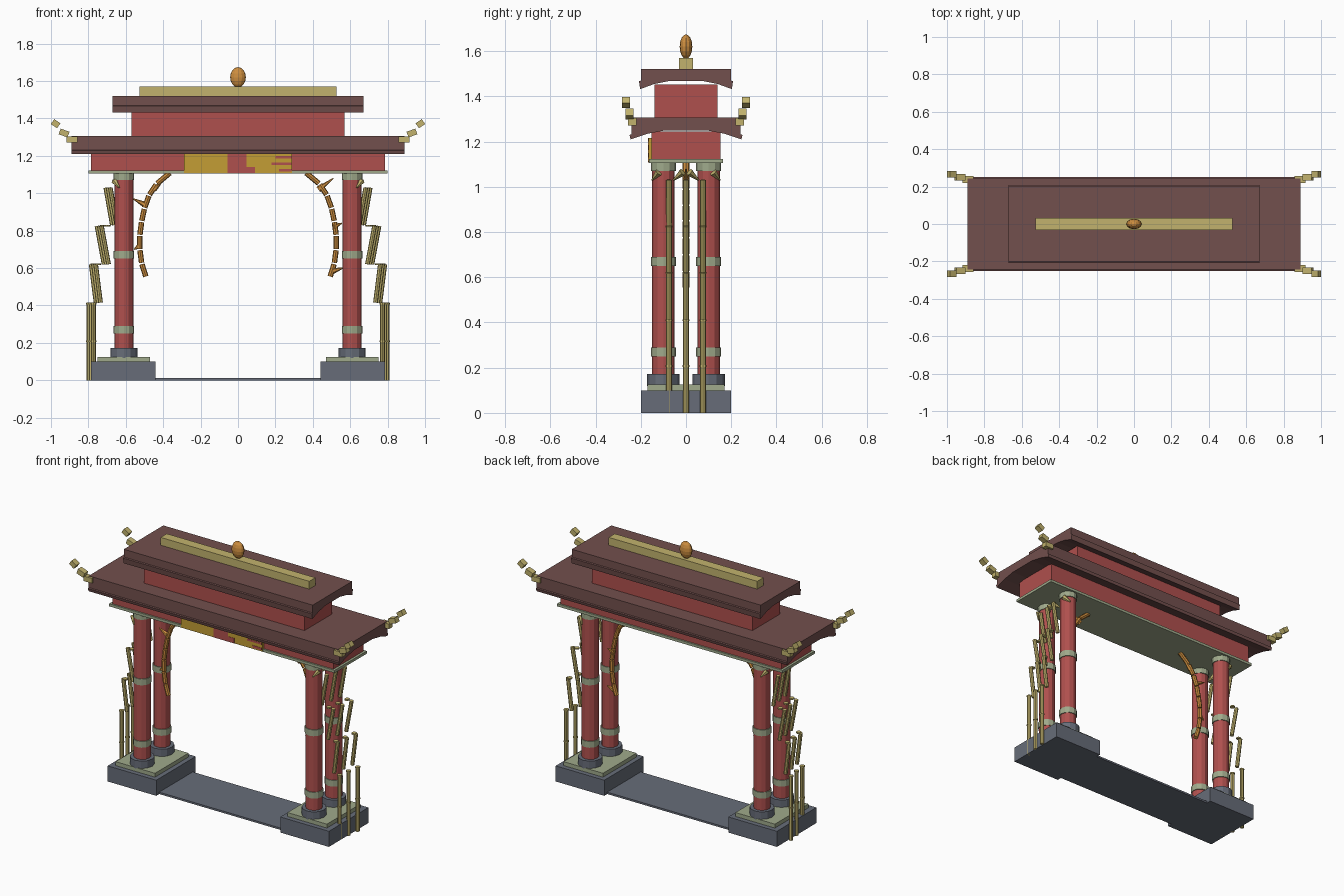
import bpy, bmesh, math
from mathutils import Vector, Matrix

if "Cube" in bpy.data.objects:
    bpy.data.objects.remove(bpy.data.objects["Cube"])


def material(name, r, g, b):
    m = bpy.data.materials.new(name)
    m.diffuse_color = (r, g, b, 1)
    m.use_nodes = True
    m.node_tree.nodes["Principled BSDF"].inputs["Base Color"].default_value = m.diffuse_color
    return m


RED = material("painted red", 0.43, 0.08, 0.075)
ROOF = material("roof brown", 0.17, 0.08, 0.075)
STONE = material("stone grey", 0.135, 0.152, 0.19)
SAGE = material("sage green", 0.35, 0.40, 0.26)
BAMBOO = material("bamboo straw", 0.54, 0.45, 0.155)
PANEL = material("panel gold", 0.55, 0.34, 0.035)
ORANGE = material("branch orange", 0.61, 0.27, 0.05)


def finish(name, bm, mat):
    bmesh.ops.recalc_face_normals(bm, faces=bm.faces)
    me = bpy.data.meshes.new(name)
    bm.to_mesh(me)
    bm.free()
    me.materials.append(mat)
    ob = bpy.data.objects.new(name, me)
    bpy.context.collection.objects.link(ob)
    return ob


def box(name, mat, x0, x1, y0, y1, z0, z1, tilt=0):
    """Box from its limits, optionally tilted about its own y axis."""
    bm = bmesh.new()
    c = Vector(((x0 + x1) / 2, (y0 + y1) / 2, (z0 + z1) / 2))
    mtx = (Matrix.Translation(c) @ Matrix.Rotation(tilt, 4, 'Y')
           @ Matrix.Diagonal((abs(x1 - x0), abs(y1 - y0), z1 - z0, 1)))
    bmesh.ops.create_cube(bm, size=1, matrix=mtx)
    return finish(name, bm, mat)


def rod(name, mat, a, b, r0, r1=None, sides=8):
    """Cylinder or cone between two points."""
    a, b = Vector(a), Vector(b)
    d = b - a
    bm = bmesh.new()
    mtx = Matrix.Translation((a + b) / 2) @ d.to_track_quat('Z', 'Y').to_matrix().to_4x4()
    bmesh.ops.create_cone(bm, cap_ends=True, segments=sides, radius1=r0,
                          radius2=r0 if r1 is None else r1, depth=d.length, matrix=mtx)
    return finish(name, bm, mat)


def extrude_x(name, mat, profile, half):
    """Extrude a y-z profile along x."""
    bm = bmesh.new()
    f = bm.faces.new([bm.verts.new((-half, y, z)) for y, z in profile])
    new = bmesh.ops.extrude_face_region(bm, geom=[f])["geom"]
    bmesh.ops.translate(bm, vec=(2 * half, 0, 0),
                        verts=[v for v in new if isinstance(v, bmesh.types.BMVert)])
    return finish(name, bm, mat)


def roof(name, half_x, half_y, top, mid, tip, arch):
    """Flat-topped roof with eaves that curve down at front and back."""
    side = [(half_y - 0.008, top), (half_y - 0.008, mid), (half_y, mid - 0.003),
            (half_y - 0.005, tip), (half_y * 0.68, tip + 0.62 * (arch - tip)),
            (half_y * 0.36, arch)]
    extrude_x(name, ROOF, side + [(-y, z) for y, z in reversed(side)], half_x)


# Floor slab between the plinths
box("threshold_slab", STONE, -0.45, 0.45, -0.17, 0.17, 0, 0.012)

for s, side in ((-1, "left"), (1, "right")):
    # Plinths
    box(side + "_plinth", STONE, s * 0.44, s * 0.785, -0.2, 0.2, 0, 0.1)
    box(side + "_plinth_cap", SAGE, s * 0.47, s * 0.75, -0.17, 0.17, 0.1, 0.125)
    # Columns with collars
    for y, row in ((-0.1, "front"), (0.1, "back")):
        n, x = f"{side}_{row}_column", s * 0.61
        rod(n, RED, (x, y, 0.12), (x, y, 1.105), 0.05, sides=12)
        rod(n + "_base", STONE, (x, y, 0.12), (x, y, 0.172), 0.072, sides=12)
        for z0, z1 in ((0.25, 0.29), (0.65, 0.69), (1.07, 1.108)):
            rod(n + "_ring", SAGE, (x, y, z0), (x, y, z1), 0.055, sides=12)

    # Bamboo stalks: upright below, then loose leaning lengths
    for i, y in enumerate((-0.075, 0, 0.075)):
        dx = (i - 1) * 0.012
        n = side + "_bamboo"
        spans = [(0.785, 0, 0.785, 0.208), (0.785, 0.208, 0.785, 0.415),
                 (0.747, 0.415, 0.773, 0.62), (0.704, 0.62, 0.742, 0.825),
                 (0.66, 0.83, 0.695, 1.03)]
        for xa, za, xb, zb in spans:
            rod(n + "_stalk", BAMBOO, (s * (xa + dx), y, za), (s * (xb + dx), y, zb), 0.0125)
        for xn, zn in ((0.785, 0.208), (0.785, 0.41), (0.76, 0.62), (0.71, 0.825)):
            rod(n + "_node", BAMBOO, (s * (xn + dx), y, zn - 0.004),
                (s * (xn + dx), y, zn + 0.004), 0.0155)
    # Leaf tufts near the column tops
    for y, dy in ((-0.12, -0.03), (-0.015, -0.04), (0.015, 0.04), (0.12, 0.03)):
        rod(side + "_bamboo_leaf", BAMBOO, (s * 0.66, y, 1.065),
            (s * 0.635, y + dy, 1.03), 0.018, 0.004, 6)

    # Curved branch of short lengths under the lintel
    path = [(0.492, 0.552), (0.515, 0.625), (0.525, 0.70), (0.525, 0.775), (0.515, 0.85),
            (0.50, 0.92), (0.475, 0.99), (0.435, 1.05), (0.36, 1.112)]
    for (xa, za), (xb, zb) in zip(path, path[1:]):
        a, b = Vector((s * xa, 0, za)), Vector((s * xb, 0, zb))
        rod(side + "_branch_length", ORANGE, a.lerp(b, 0.04), a.lerp(b, 0.94), 0.0145)

    # Upturned corner ornaments
    for t in (-1, 1):
        for x, y, z, w, tilt in ((0.888, 0.238, 1.288, 0.06, 0),
                                 (0.93, 0.25, 1.322, 0.05, 0.35),
                                 (0.975, 0.266, 1.372, 0.04, 0.6)):
            box("corner_ornament", BAMBOO, s * x - w / 2, s * x + w / 2,
                t * y - 0.018, t * y + 0.018, z - 0.016, z + 0.016, -s * tilt)

# Thorns on the branches
for xa, za, xb, zb in ((-0.50, 0.94, -0.56, 0.97), (-0.525, 0.72, -0.555, 0.70),
                       (-0.45, 1.02, -0.40, 1.07), (0.43, 1.02, 0.51, 1.08),
                       (0.51, 0.82, 0.555, 0.84), (0.51, 0.585, 0.56, 0.60)):
    rod("branch_thorn", ORANGE, (xa, 0, za), (xb, 0, zb), 0.016, 0.003, 6)

# Lintel and its front panel
box("lintel_plate", SAGE, -0.8, 0.8, -0.163, 0.163, 1.105, 1.122)
box("lintel", RED, -0.785, 0.785, -0.153, 0.153, 1.122, 1.245)
box("front_panel", PANEL, -0.29, 0.29, -0.166, -0.15, 1.107, 1.215)
for x0, x1, z0, z1 in ((-0.055, 0.045, 1.107, 1.215), (0.045, 0.09, 1.107, 1.14),
                       (0.20, 0.285, 1.185, 1.2), (0.18, 0.285, 1.15, 1.163),
                       (0.22, 0.285, 1.115, 1.13)):
    box("panel_patch", RED, x0, x1, -0.168, -0.165, z0, z1)

# Two-tier roof, ridge and finial
roof("lower_roof", 0.89, 0.25, 1.307, 1.232, 1.21, 1.25)
box("upper_storey", RED, -0.57, 0.57, -0.14, 0.14, 1.305, 1.452)
roof("upper_roof", 0.67, 0.208, 1.52, 1.47, 1.432, 1.468)
box("roof_ridge", BAMBOO, -0.527, 0.527, -0.031, 0.031, 1.518, 1.57)
ball = bmesh.new()
bmesh.ops.create_uvsphere(ball, u_segments=12, v_segments=8, radius=1,
                          matrix=Matrix.Translation((0, 0, 1.62))
                          @ Matrix.Diagonal((0.042, 0.028, 0.054, 1)))
finish("roof_finial", ball, ORANGE)
